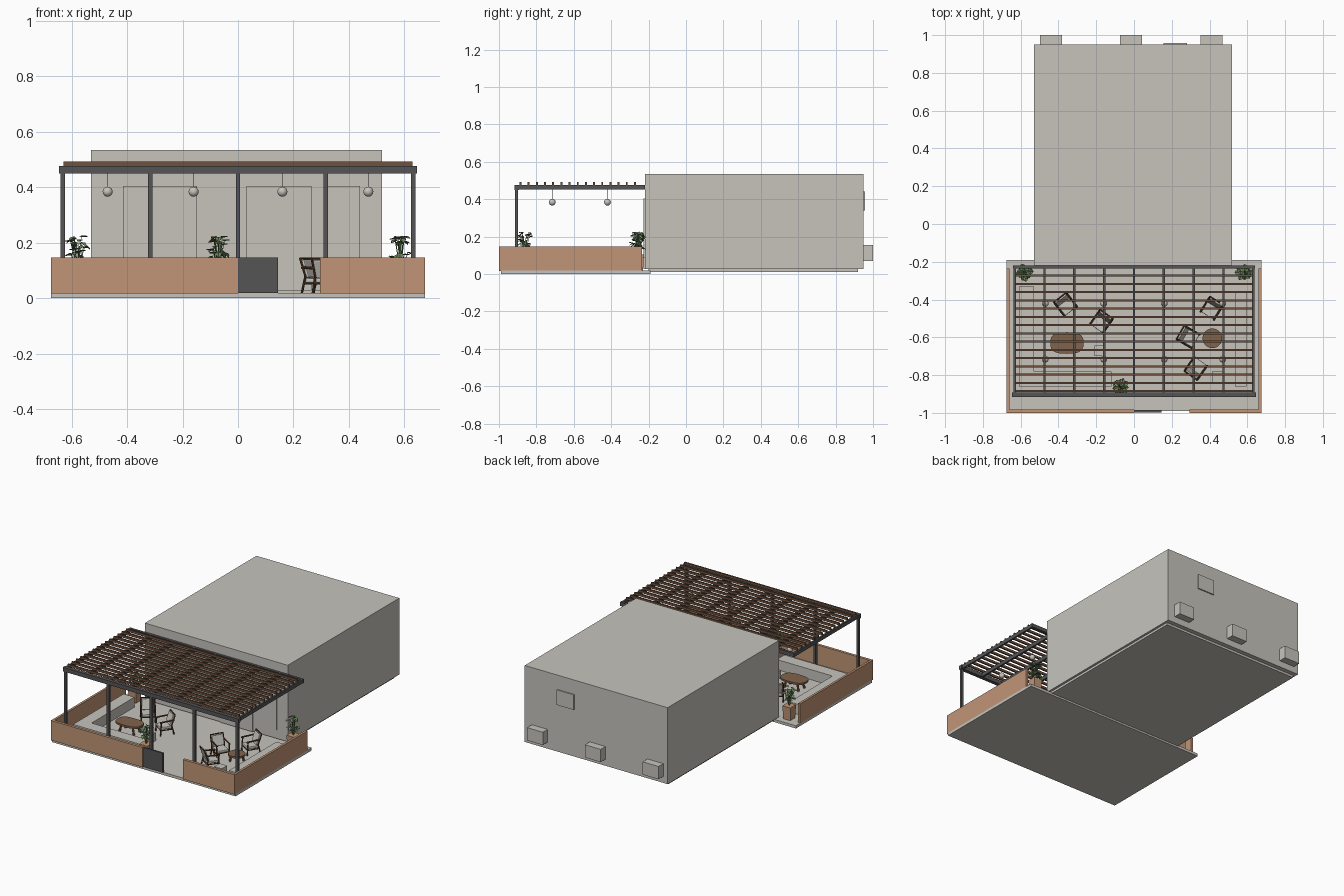
import bpy, bmesh, math, random
from mathutils import Vector, Matrix

if "Cube" in bpy.data.objects:
    bpy.data.objects.remove(bpy.data.objects["Cube"])

random.seed(4)


def mat(name, rgb):
    m = bpy.data.materials.new(name)
    m.diffuse_color = (*rgb, 1)
    m.use_nodes = True
    m.node_tree.nodes["Principled BSDF"].inputs["Base Color"].default_value = m.diffuse_color
    return m


PLASTER = mat("warm_grey_plaster", (0.57, 0.55, 0.505))
CLAY = mat("terracotta", (0.53, 0.30, 0.18))
METAL = mat("dark_metal", (0.09, 0.09, 0.092))
SLAT = mat("slat_wood", (0.16, 0.085, 0.05))
TABLE = mat("table_wood", (0.22, 0.125, 0.07))
FRAME = mat("chair_wood", (0.11, 0.05, 0.025))
CUSHION = mat("cushion", (0.60, 0.58, 0.54))
LEAF = mat("leaf_green", (0.15, 0.25, 0.11))


def finish(name, bm, m, smooth=False):
    me = bpy.data.meshes.new(name)
    bm.to_mesh(me)
    bm.free()
    me.materials.append(m)
    if smooth:
        me.polygons.foreach_set("use_smooth", [True] * len(me.polygons))
    ob = bpy.data.objects.new(name, me)
    bpy.context.collection.objects.link(ob)
    return ob


def add_box(bm, x0, x1, y0, y1, z0, z1):
    c = Vector((x0 + x1, y0 + y1, z0 + z1)) / 2
    s = Matrix.Diagonal((x1 - x0, y1 - y0, z1 - z0, 1))
    bmesh.ops.create_cube(bm, size=1, matrix=Matrix.Translation(c) @ s)


def boxes(name, m, items):
    bm = bmesh.new()
    for b in items:
        add_box(bm, *b)
    return finish(name, bm, m)


def add_rod(bm, a, b, r, sides=8):
    a, b = Vector(a), Vector(b)
    d = b - a
    rot = d.to_track_quat('Z', 'Y').to_matrix().to_4x4()
    bmesh.ops.create_cone(bm, cap_ends=True, segments=sides, radius1=r, radius2=r,
                          depth=d.length, matrix=Matrix.Translation((a + b) / 2) @ rot)


# Building block, its footing, wall units and openings
boxes("building", PLASTER, [(-0.53, 0.52, -0.22, 0.95, 0.027, 0.535)])
boxes("building_footing", PLASTER, [(-0.515, 0.505, -0.2, 0.92, 0.012, 0.027)])
boxes("wall_units", PLASTER, [(x - 0.058, x + 0.058, 0.95, 1.0, 0.07, 0.155)
                              for x in (-0.44, -0.015, 0.41)])
boxes("rear_window", PLASTER, [(0.155, 0.28, 0.95, 0.958, 0.34, 0.44)])
boxes("front_openings", PLASTER, [(-0.415, -0.148, -0.226, -0.22, 0.085, 0.405),
                                  (0.03, 0.265, -0.226, -0.22, 0.027, 0.405),
                                  (0.31, 0.44, -0.226, -0.22, 0.085, 0.405)])

# Terrace floor, parapet walls and gate
boxes("terrace_floor", PLASTER, [(-0.675, 0.675, -0.99, -0.19, 0, 0.018)])
boxes("parapet", CLAY, [(-0.675, 0, -1, -0.982, 0.016, 0.147),
                        (0.295, 0.675, -1, -0.982, 0.016, 0.147),
                        (-0.675, -0.66, -0.982, -0.235, 0.016, 0.147),
                        (0.66, 0.675, -0.982, -0.235, 0.016, 0.147)])
boxes("gate", METAL, [(0, 0.145, -0.997, -0.985, 0.018, 0.147)])

# Pergola
beam_x = [-0.632 + i * 0.158 for i in range(9)]
boxes("pergola_posts", METAL, [(x - 0.008, x + 0.008, -0.915, -0.899, 0.018, 0.455)
                               for x in beam_x[::2]])
boxes("pergola_beams", METAL,
      [(-0.645, 0.645, -0.917, -0.893, 0.45, 0.477), (-0.64, 0.64, -0.236, -0.22, 0.452, 0.477)]
      + [(x - 0.006, x + 0.006, -0.893, -0.236, 0.452, 0.477) for x in beam_x])
boxes("pergola_slats", SLAT, [(-0.63, 0.63, y - 0.005, y + 0.005, 0.477, 0.492)
                              for y in [-0.885 + i * 0.0437 for i in range(15)]])

# Pendant lamps
globes, cords = bmesh.new(), bmesh.new()
for x in (-0.47, -0.16, 0.16, 0.47):
    for y in (-0.42, -0.715):
        bmesh.ops.create_uvsphere(globes, u_segments=20, v_segments=12, radius=0.018,
                                  matrix=Matrix.Translation((x, y, 0.384)))
        add_rod(cords, (x, y, 0.4), (x, y, 0.455), 0.0012, 6)
finish("lamp_globes", globes, PLASTER, True)
finish("lamp_cords", cords, METAL)

# Built-in benches and small stools
boxes("benches", PLASTER, [(-0.61, -0.53, -0.86, -0.33, 0.018, 0.085),
                           (-0.53, -0.12, -0.86, -0.78, 0.018, 0.085),
                           (0.535, 0.595, -0.86, -0.36, 0.018, 0.085)])
boxes("stools", PLASTER, [(x - 0.028, x + 0.028, y - 0.028, y + 0.028, 0.018, 0.07)
                          for x, y in ((-0.18, -0.67), (0.44, -0.81))])


# Tables: rounded top on splayed legs
def table(name, x, y, rx, ry, h):
    bm = bmesh.new()
    ring = []
    for i in range(28):
        a = math.tau * i / 28
        c, s = math.cos(a), math.sin(a)
        e = 0.7 if rx != ry else 1.0
        ring.append(bm.verts.new((x + rx * math.copysign(abs(c) ** e, c),
                                  y + ry * math.copysign(abs(s) ** e, s), h - 0.012)))
    f = bm.faces.new(ring)
    top = bmesh.ops.extrude_face_region(bm, geom=[f])["geom"]
    bmesh.ops.translate(bm, vec=(0, 0, 0.012), verts=[v for v in top if isinstance(v, bmesh.types.BMVert)])
    for sx in (-1, 1):
        for sy in (-1, 1):
            add_rod(bm, (x + sx * rx * 0.6, y + sy * ry * 0.55, 0.018),
                    (x + sx * rx * 0.45, y + sy * ry * 0.45, h - 0.01), 0.007)
    bmesh.ops.recalc_face_normals(bm, faces=bm.faces)
    finish(name, bm, TABLE)


table("long_table", -0.355, -0.63, 0.088, 0.057, 0.082)
table("round_table", 0.415, -0.605, 0.052, 0.052, 0.07)


# Armchairs: local front is -y
def armchair(x, y, degrees):
    wood = bmesh.new()
    for s in (-1, 1):
        X = s * 0.042
        add_rod(wood, (X, -0.042, 0), (X, -0.036, 0.088), 0.0045)
        add_rod(wood, (X, 0.045, 0), (X, 0.03, 0.06), 0.0045)
        add_rod(wood, (X, 0.03, 0.06), (X, 0.052, 0.125), 0.004)
        add_rod(wood, (X, -0.045, 0.088), (X, 0.045, 0.093), 0.005)
        add_rod(wood, (X, -0.038, 0.035), (X, 0.038, 0.035), 0.004)
    for Y, z in ((-0.038, 0.035), (0.036, 0.035), (0.052, 0.125)):
        add_rod(wood, (-0.042, Y, z), (0.042, Y, z), 0.004)
    pads = bmesh.new()
    add_box(pads, -0.037, 0.037, -0.042, 0.034, 0.038, 0.054)
    tilt = Matrix.Translation((0, 0.036, 0.088)) @ Matrix.Rotation(math.radians(-18), 4, 'X')
    bmesh.ops.create_cube(pads, size=1, matrix=tilt @ Matrix.Diagonal((0.074, 0.014, 0.068, 1)))
    for ob in (finish("armchair_frame", wood, FRAME), finish("armchair_cushions", pads, CUSHION)):
        ob.location = (x, y, 0.018)
        ob.rotation_euler.z = math.radians(degrees)
        if "cushions" in ob.name:
            bev = ob.modifiers.new("soft_edges", 'BEVEL')
            bev.width, bev.segments = 0.004, 2


for c in ((-0.36, -0.43, 38), (-0.175, -0.52, -35), (0.41, -0.45, -32),
          (0.29, -0.6, 60), (0.33, -0.76, 145)):
    armchair(*c)


# Potted plants: tapered square pot, stems and folded leaves
def plant(x, y):
    pot = bmesh.new()
    bmesh.ops.create_cone(pot, cap_ends=True, segments=4, radius1=0.036, radius2=0.042, depth=0.087,
                          matrix=Matrix.Translation((x, y, 0.0615)) @ Matrix.Rotation(math.pi / 4, 4, 'Z'))
    finish("planter", pot, CLAY)
    bm = bmesh.new()
    for i in range(24):
        a = i * 2.4 + random.uniform(-0.3, 0.3)
        r = random.uniform(0.008, 0.03)
        tip = Vector((x + r * math.cos(a), y + r * math.sin(a), random.uniform(0.135, 0.222)))
        add_rod(bm, (x, y, 0.1), tip, 0.0013, 4)
        m = (Matrix.Translation(tip) @ Matrix.Rotation(a, 4, 'Z')
             @ Matrix.Rotation(random.uniform(-0.3, 0.7), 4, 'Y'))
        pts = ((-0.008, 0, 0), (0.004, 0.013, 0.004), (0.016, 0.009, 0.002),
               (0.024, 0, -0.003), (0.016, -0.009, 0.002), (0.004, -0.013, 0.004))
        v = [bm.verts.new(m @ Vector(p)) for p in pts]
        bm.faces.new((v[0], v[3], v[2], v[1]))
        bm.faces.new((v[0], v[5], v[4], v[3]))
    finish("plant_leaves", bm, LEAF)


for p in ((-0.58, -0.255), (0.585, -0.255), (-0.07, -0.865)):
    plant(*p)
